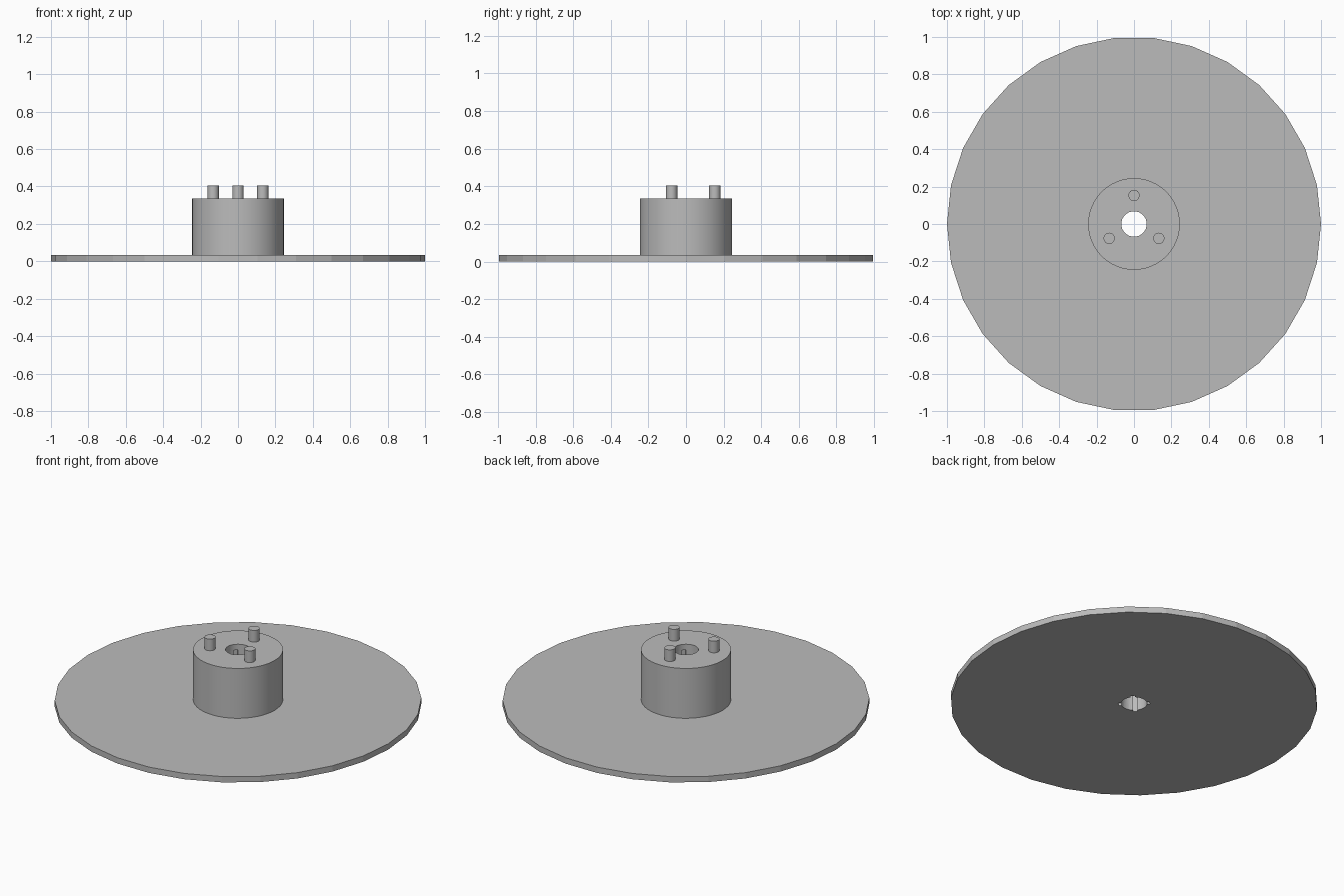
import bpy, bmesh, math

if "Cube" in bpy.data.objects:
    bpy.data.objects.remove(bpy.data.objects["Cube"])

grey = bpy.data.materials.new("mid grey")
grey.diffuse_color = (0.5, 0.5, 0.5, 1)
grey.use_nodes = True
grey.node_tree.nodes["Principled BSDF"].inputs["Base Color"].default_value = grey.diffuse_color


def circle(r, n):
    return [(r * math.cos(2 * math.pi * i / n), r * math.sin(2 * math.pi * i / n))
            for i in range(n)]


def notched(r, tip, half, arc=8):
    # round hole outline with four diagonal key slots
    pts, d = [], math.asin(half / r)
    for k in range(4):
        a = math.pi / 4 + k * math.pi / 2
        c, s = math.cos(a), math.sin(a)
        for u, v in ((tip, -half), (tip, half)):
            pts.append((u * c - v * s, u * s + v * c))
        span = math.pi / 2 - 2 * d
        for i in range(arc + 1):
            t = a + d + span * i / arc
            pts.append((r * math.cos(t), r * math.sin(t)))
    return pts


def ring(bm, pts, z):
    vs = [bm.verts.new((x, y, z)) for x, y in pts]
    for i, v in enumerate(vs):
        bm.edges.new((v, vs[i - 1]))
    return vs


def wall(bm, a, b):
    for i in range(len(a)):
        bm.faces.new((a[i - 1], a[i], b[i], b[i - 1]))


def cap(bm, *rings):
    edges = [bm.edges.get((r[i - 1], r[i])) for r in rings for i in range(len(r))]
    bmesh.ops.triangle_fill(bm, edges=edges, use_beauty=True, normal=(0, 0, 1))


def finish(bm, name, smooth):
    bmesh.ops.recalc_face_normals(bm, faces=bm.faces[:])
    me = bpy.data.meshes.new(name)
    bm.to_mesh(me)
    bm.free()
    me.materials.append(grey)
    ob = bpy.data.objects.new(name, me)
    bpy.context.collection.objects.link(ob)
    if smooth:
        bpy.ops.object.select_all(action='DESELECT')
        ob.select_set(True)
        bpy.context.view_layer.objects.active = ob
        bpy.ops.object.shade_smooth_by_angle(angle=math.radians(30))
    return ob


slot = notched(0.071, 0.086, 0.012)

# thin faceted disc with a keyed centre hole
bm = bmesh.new()
lo, hi = (ring(bm, circle(1, 30), z) for z in (0, 0.035))
slo, shi = (ring(bm, slot, z) for z in (0, 0.035))
wall(bm, lo, hi)
wall(bm, slo, shi)
cap(bm, lo, slo)
cap(bm, hi, shi)
finish(bm, "disc", False)

# hub: keyed bore below, plain round bore through the top
bm = bmesh.new()
lo, hi = (ring(bm, circle(0.245, 48), z) for z in (0.035, 0.335))
slo, shi = (ring(bm, slot, z) for z in (0.035, 0.3))
blo, bhi = (ring(bm, circle(0.068, 32), z) for z in (0.3, 0.335))
wall(bm, lo, hi)
wall(bm, slo, shi)
wall(bm, blo, bhi)
cap(bm, lo, slo)
cap(bm, shi, blo)
cap(bm, hi, bhi)
finish(bm, "hub", True)

# three drive pins on top of the hub
for k in range(3):
    a = math.radians(90 + 120 * k)
    bm = bmesh.new()
    lo, hi = (ring(bm, circle(0.03, 24), z) for z in (0.335, 0.405))
    wall(bm, lo, hi)
    cap(bm, hi)
    pin = finish(bm, f"drive_pin_{k + 1}", True)
    pin.location = (0.153 * math.cos(a), 0.153 * math.sin(a), 0)
